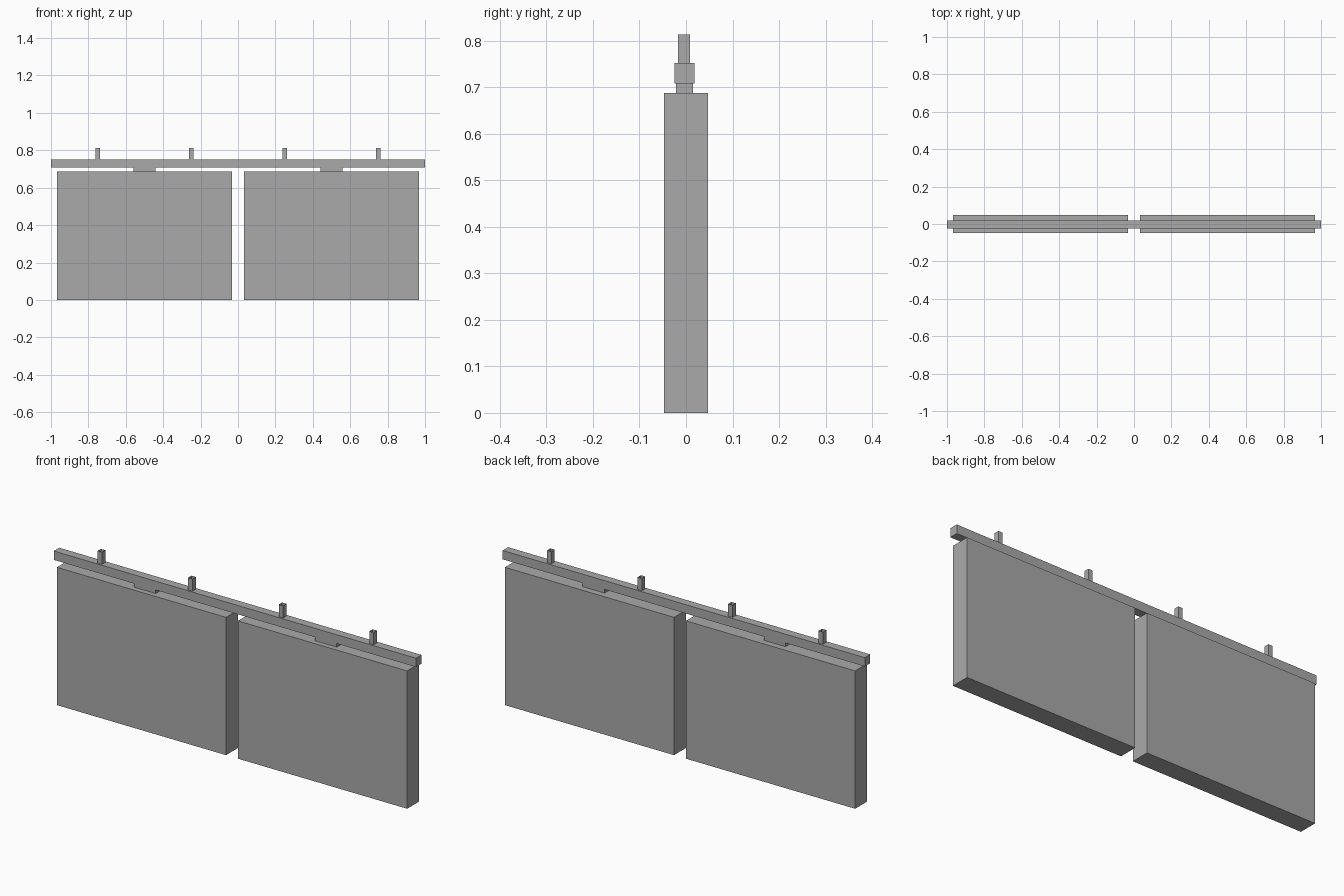
import bpy
import bmesh
from mathutils import Matrix, Vector

cube = bpy.data.objects.get("Cube")
if cube:
    bpy.data.objects.remove(cube, do_unlink=True)

# Single flat grey for every part
grey = bpy.data.materials.new("mid grey")
grey.use_nodes = True
colour = (0.4, 0.4, 0.4, 1)
grey.diffuse_color = colour
grey.node_tree.nodes["Principled BSDF"].inputs["Base Color"].default_value = colour


def box(name, low, high, open_ended=False):
    """Box between two corners, optionally without top and bottom."""
    low, high = Vector(low), Vector(high)
    bm = bmesh.new()
    bmesh.ops.create_cube(bm, size=1, matrix=Matrix.LocRotScale(
        (low + high) / 2, None, high - low))
    if open_ended:
        caps = [f for f in bm.faces if abs(f.normal.z) > 0.9]
        bmesh.ops.delete(bm, geom=caps, context='FACES_ONLY')
    mesh = bpy.data.meshes.new(name)
    bm.to_mesh(mesh)
    bm.free()
    mesh.materials.append(grey)
    obj = bpy.data.objects.new(name, mesh)
    bpy.context.collection.objects.link(obj)
    return obj


# Long rail carrying both panels
box("rail", (-1, -0.025, 0.708), (1, 0.018, 0.752))

for side, x in (("right", -0.5), ("left", 0.5)):
    # Hanging panel and the short block joining it to the rail
    box(side + "_panel", (x - 0.467, -0.047, 0), (x + 0.467, 0.047, 0.688))
    box(side + "_hanger", (x - 0.06, -0.021, 0.688), (x + 0.06, 0.015, 0.708))
    # Two square tube posts above each panel
    for place, px in (("first", x - 0.25), ("second", x + 0.25)):
        box(f"{side}_{place}_post", (px - 0.013, -0.017, 0.752),
            (px + 0.011, 0.009, 0.813), open_ended=True)
